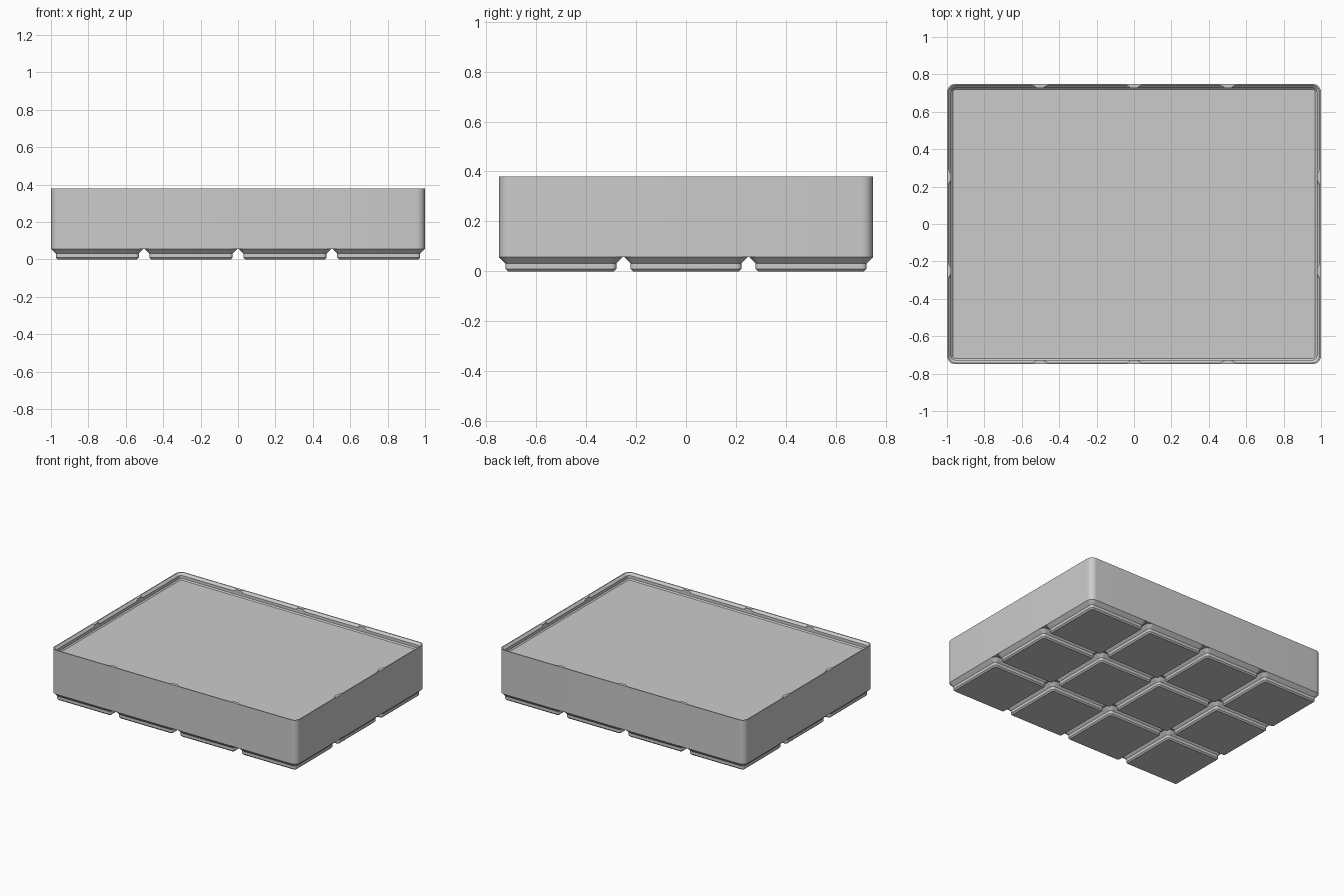
import bpy, bmesh, math

cube = bpy.data.objects.get("Cube")
if cube:
    bpy.data.objects.remove(cube, do_unlink=True)

U = 2 / 167.5            # scene units per millimetre
PITCH, COLS, ROWS = 42, 4, 3
W, D = COLS * PITCH - 0.5, ROWS * PITCH - 0.5
RADIUS = 3.75
BASE_Z, FLOOR_Z, TOP_Z = 4.75, 28, 31.8
LIP_IN = 1.9             # inset of the upright part of the lip

grey = bpy.data.materials.new("light grey")
grey.use_nodes = True
grey.diffuse_color = (0.6, 0.6, 0.6, 1)
grey.node_tree.nodes["Principled BSDF"].inputs["Base Color"].default_value = (0.6, 0.6, 0.6, 1)


def rounded_ring(w, d, inset, z, segments=8):
    """Rounded rectangle, pulled in by inset on every side."""
    r = RADIUS - inset
    cx, cy = w / 2 - RADIUS, d / 2 - RADIUS
    ring = []
    for i, (sx, sy) in enumerate([(1, 1), (-1, 1), (-1, -1), (1, -1)]):
        for k in range(segments + 1):
            a = (i + k / segments) * math.pi / 2
            ring.append((sx * cx + r * math.cos(a), sy * cy + r * math.sin(a), z))
    return ring


def loft(name, rings, location=(0, 0, 0), turn=0):
    """Skin a stack of closed rings and cap both ends."""
    bm = bmesh.new()
    loops = [[bm.verts.new([c * U for c in p]) for p in ring] for ring in rings]
    n = len(loops[0])
    for a, b in zip(loops, loops[1:]):
        for i in range(n):
            j = (i + 1) % n
            bm.faces.new((a[i], a[j], b[j], b[i]))
    bm.faces.new(loops[0])
    bm.faces.new(loops[-1])
    bmesh.ops.recalc_face_normals(bm, faces=bm.faces)
    mesh = bpy.data.meshes.new(name)
    bm.to_mesh(mesh)
    bm.free()
    mesh.materials.append(grey)
    obj = bpy.data.objects.new(name, mesh)
    obj.location = [c * U for c in location]
    obj.rotation_euler.z = turn
    bpy.context.collection.objects.link(obj)
    bpy.ops.object.select_all(action='DESELECT')
    obj.select_set(True)
    bpy.context.view_layer.objects.active = obj
    bpy.ops.object.shade_smooth_by_angle(angle=math.radians(30))
    return obj


# Filled body with a stepped stacking lip: (inset, height)
body_profile = [(0, BASE_Z), (0, TOP_Z), (0.6, TOP_Z), (LIP_IN, FLOOR_Z + 2.5),
                (LIP_IN, FLOOR_Z + 0.7), (2.6, FLOOR_Z)]
loft("bin_body", [rounded_ring(W, D, i, z) for i, z in body_profile])

# Grid of stepped feet
foot_profile = [(2.95, 0), (2.15, 0.8), (2.15, 2.6), (0, BASE_Z)]
foot_rings = [rounded_ring(PITCH - 0.5, PITCH - 0.5, i, z) for i, z in foot_profile]
col_x = [(c - (COLS - 1) / 2) * PITCH for c in range(COLS)]
row_y = [(r - (ROWS - 1) / 2) * PITCH for r in range(ROWS)]
for c, x in enumerate(col_x):
    for r, y in enumerate(row_y):
        loft(f"foot_{c + 1}_{r + 1}", foot_rings, (x, y, 0))


# Small cusps on the lip where neighbouring grid cells meet
def cusp_ring(t, steps=6):
    z = TOP_Z + 0.6 - t
    side = []
    for k in range(steps + 1):
        d = t + k / steps * (LIP_IN - t)
        half = 4 - math.sqrt(max(0, (RADIUS - t) ** 2 - (RADIUS - d) ** 2))
        side.append((half, d - (0.15 if k == 0 else 0)))
    return [(h, -d, z) for h, d in side] + [(-h, -d, z) for h, d in reversed(side)]


cusp_rings = [cusp_ring(t) for t in (0.6, 0.9, 1.2, 1.5, 1.75, 1.87)]
for sign, turn in ((1, 0), (-1, math.pi)):
    for x in col_x[:-1]:
        loft("lip_cusp_long_side", cusp_rings, (x + PITCH / 2, sign * D / 2, 0), turn)
    for y in row_y[:-1]:
        loft("lip_cusp_short_side", cusp_rings, (sign * W / 2, y + PITCH / 2, 0), turn - math.pi / 2)
